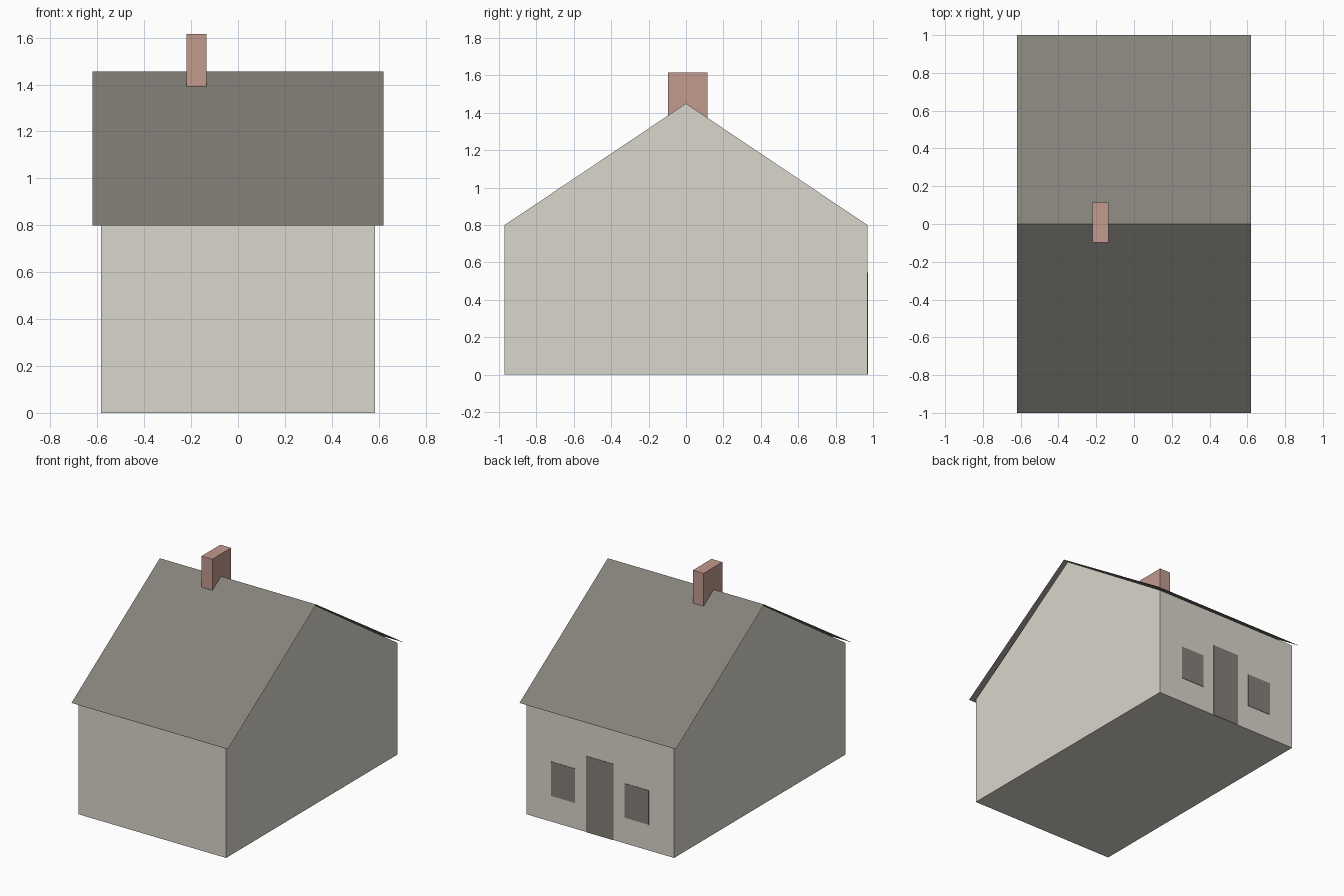
import bpy
import bmesh

cube = bpy.data.objects.get("Cube")
if cube:
    bpy.data.objects.remove(cube, do_unlink=True)


def make_material(name, rgb):
    mat = bpy.data.materials.new(name)
    mat.use_nodes = True
    mat.diffuse_color = (*rgb, 1)
    mat.node_tree.nodes["Principled BSDF"].inputs["Base Color"].default_value = (*rgb, 1)
    return mat


PLASTER = make_material("plaster", (0.70, 0.67, 0.60))
SLATE = make_material("slate_grey", (0.235, 0.22, 0.195))
BRICK = make_material("brick", (0.54, 0.323, 0.27))


def finish(name, bm, mat):
    mesh = bpy.data.meshes.new(name)
    bm.to_mesh(mesh)
    bm.free()
    mesh.materials.append(mat)
    obj = bpy.data.objects.new(name, mesh)
    bpy.context.collection.objects.link(obj)
    return obj


def box(name, low, high, mat):
    bm = bmesh.new()
    bmesh.ops.create_cube(bm, size=1)
    for v in bm.verts:
        v.co = [(a + b) / 2 + c * (b - a) for a, b, c in zip(low, high, v.co)]
    return finish(name, bm, mat)


WALL_X, WALL_Y, EAVE_Z, RIDGE_Z = 0.585, 0.97, 0.80, 1.45

# House body: gable profile extruded along x
bm = bmesh.new()
profile = [(-WALL_Y, 0), (WALL_Y, 0), (WALL_Y, EAVE_Z), (0, RIDGE_Z), (-WALL_Y, EAVE_Z)]
gable = bm.faces.new([bm.verts.new((-WALL_X, y, z)) for y, z in profile])
extruded = bmesh.ops.extrude_face_region(bm, geom=[gable])
moved = [g for g in extruded["geom"] if isinstance(g, bmesh.types.BMVert)]
bmesh.ops.translate(bm, verts=moved, vec=(2 * WALL_X, 0, 0))
bmesh.ops.recalc_face_normals(bm, faces=bm.faces)
finish("house_body", bm, PLASTER)

# Roof: a folded thin sheet overhanging the walls
bm = bmesh.new()
rows = [[bm.verts.new((x, y, z)) for x in (-0.62, 0.62)]
        for y, z in ((-1, EAVE_Z), (0, RIDGE_Z + 0.005), (1, EAVE_Z))]
for a, b in zip(rows, rows[1:]):
    bm.faces.new((a[0], a[1], b[1], b[0]))
finish("roof", bm, SLATE)

# Chimney
box("chimney", (-0.22, -0.097, 1.3), (-0.135, 0.115, 1.615), BRICK)

# Door and windows: thin plates on the back wall
for name, x0, x1, z0, z1 in (("door", -0.105, 0.11, 0, 0.545),
                             ("left_window", 0.20, 0.39, 0.185, 0.43),
                             ("right_window", -0.385, -0.195, 0.185, 0.43)):
    box(name, (x0, WALL_Y - 0.002, z0), (x1, WALL_Y + 0.003, z1), SLATE)
